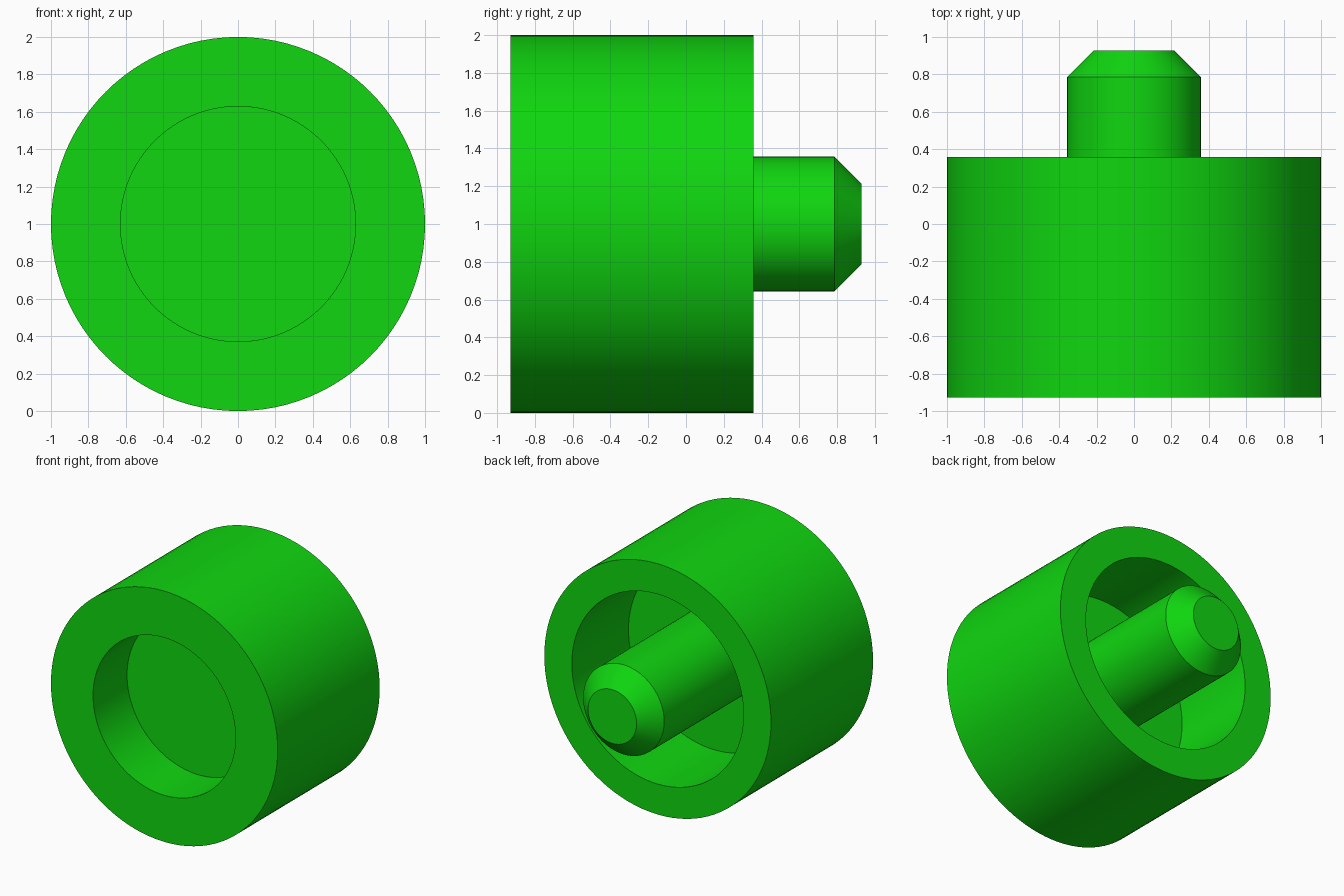
import bpy, bmesh, math

if "Cube" in bpy.data.objects:
    bpy.data.objects.remove(bpy.data.objects["Cube"])

SEGMENTS = 96
U = 1 / 14  # design unit: the outer radius is 14 units

green = bpy.data.materials.new("bright green")
green.diffuse_color = (0.005, 0.672, 0.005, 1)
green.use_nodes = True
green.node_tree.nodes["Principled BSDF"].inputs["Base Color"].default_value = green.diffuse_color


def lathe(name, profile, material):
    """Revolve (radius, y) points, running axis to axis, around the y direction at z = 1."""
    bm = bmesh.new()
    rings = []
    for r, y in profile:
        if r == 0:
            rings.append([bm.verts.new((0, y, 1))])
            continue
        angles = [2 * math.pi * i / SEGMENTS for i in range(SEGMENTS)]
        rings.append([bm.verts.new((r * math.cos(a), y, 1 + r * math.sin(a))) for a in angles])
    for a, b in zip(rings, rings[1:]):
        if len(a) == 1:
            bm.faces.new(b)      # flat disc on the axis
        elif len(b) == 1:
            bm.faces.new(a)
        else:
            for i in range(SEGMENTS):
                j = (i + 1) % SEGMENTS
                bm.faces.new((a[i], a[j], b[j], b[i]))
    loose = [v for v in bm.verts if not v.link_faces]
    bmesh.ops.delete(bm, geom=loose, context='VERTS')
    bmesh.ops.recalc_face_normals(bm, faces=bm.faces)
    mesh = bpy.data.meshes.new(name)
    bm.to_mesh(mesh)
    bm.free()
    mesh.materials.append(material)
    obj = bpy.data.objects.new(name, mesh)
    bpy.context.collection.objects.link(obj)
    bpy.ops.object.select_all(action='DESELECT')
    obj.select_set(True)
    bpy.context.view_layer.objects.active = obj
    bpy.ops.object.shade_smooth_by_angle(angle=math.radians(30))
    return obj


# Round cup, open at both ends with a dividing wall and a chamfered pin behind it
profile = [
    (0, -7), (8.8, -7),          # front recess floor
    (8.8, -13), (14, -13),       # front rim
    (14, 5), (10.6, 5),          # outer wall and back rim
    (10.6, -5), (5, -5),         # back recess floor
    (5, 11), (3, 13), (0, 13),   # pin with chamfered tip
]
lathe("cup_with_pin", [(r * U, y * U) for r, y in profile], green)
